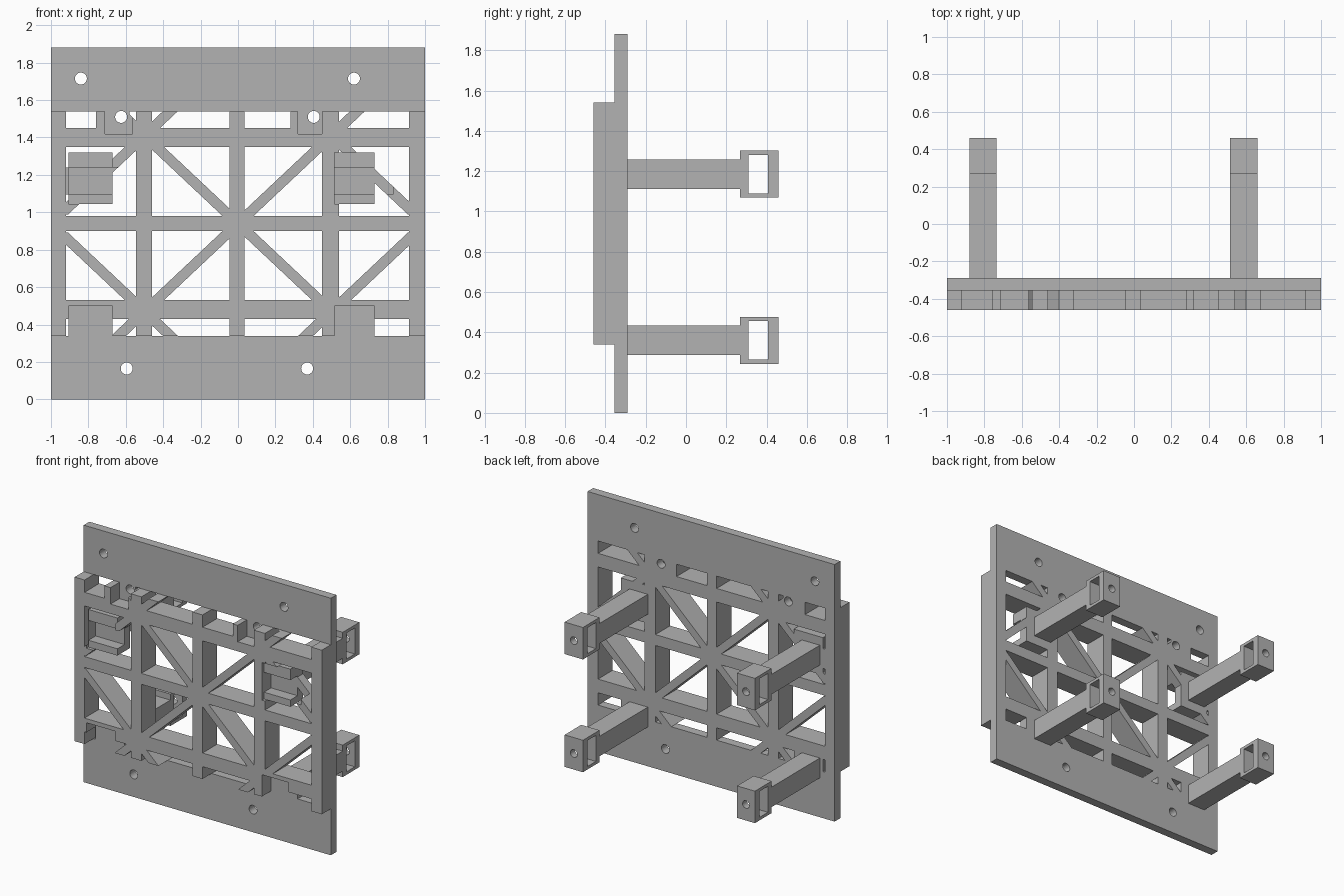
import bpy, bmesh, math
from mathutils import Matrix, Vector

if "Cube" in bpy.data.objects:
    bpy.data.objects.remove(bpy.data.objects["Cube"])

grey = bpy.data.materials.new("plain grey")
grey.use_nodes = True
grey.diffuse_color = (0.45, 0.45, 0.45, 1)
grey.node_tree.nodes["Principled BSDF"].inputs["Base Color"].default_value = grey.diffuse_color

FRONT, STEP, BACK = -0.46, -0.355, -0.29   # depth layers of the panel
LOW, HIGH, TOP = 0.34, 1.54, 1.88          # heights of the panel sections


def box(bm, x0, x1, y0, y1, z0, z1):
    size = Matrix.Diagonal((x1 - x0, y1 - y0, z1 - z0, 1))
    mid = Matrix.Translation(((x0 + x1) / 2, (y0 + y1) / 2, (z0 + z1) / 2))
    bmesh.ops.create_cube(bm, size=1, matrix=mid @ size)


def rod(bm, x, z, y0, y1, r=0.032):
    m = Matrix.Translation((x, (y0 + y1) / 2, z)) @ Matrix.Rotation(math.pi / 2, 4, "X")
    bmesh.ops.create_cone(bm, cap_ends=True, segments=24, radius1=r, radius2=r,
                          depth=y1 - y0, matrix=m)


def brace(bm, start, end, half=0.04):
    # slanted bar with level ends, running the full depth of the lattice
    outline = [(start[0] - half, start[1]), (start[0] + half, start[1]),
               (end[0] + half, end[1]), (end[0] - half, end[1])]
    face = bm.faces.new([bm.verts.new((x, FRONT, z)) for x, z in outline])
    out = bmesh.ops.extrude_face_region(bm, geom=[face])
    moved = [v for v in out["geom"] if isinstance(v, bmesh.types.BMVert)]
    bmesh.ops.translate(bm, verts=moved, vec=Vector((0, BACK - FRONT, 0)))


def make(name, bm):
    bmesh.ops.recalc_face_normals(bm, faces=bm.faces)
    mesh = bpy.data.meshes.new(name)
    bm.to_mesh(mesh)
    bm.free()
    ob = bpy.data.objects.new(name, mesh)
    bpy.context.collection.objects.link(ob)
    mesh.materials.append(grey)
    return ob


def carve(ob, cutter_bm):
    # cut, bake the result and drop the cutter
    cutter = make("cutter", cutter_bm)
    cutter.hide_render = True
    mod = ob.modifiers.new("cut", "BOOLEAN")
    mod.operation, mod.solver, mod.object = "DIFFERENCE", "EXACT", cutter
    mod.use_self = True
    dg = bpy.context.evaluated_depsgraph_get()
    baked = bpy.data.meshes.new_from_object(ob.evaluated_get(dg))
    ob.modifiers.clear()
    ob.data = baked
    bpy.data.objects.remove(cutter)


PADS = [(-0.905, -0.67), (0.515, 0.73)]
TABS = [(-0.67, -0.58, -0.625), (0.36, 0.45, 0.405)]

# Lattice: uprights, rails and braces
bm = bmesh.new()
for x0, x1 in [(-1, -0.92), (-0.545, -0.46), (-0.045, 0.035), (0.45, 0.54), (0.915, 1)]:
    box(bm, x0, x1, FRONT, BACK, LOW, HIGH)
for z0, z1 in [(0.43, 0.53), (0.90, 0.98), (1.35, 1.45)]:
    box(bm, -0.99, 0.99, FRONT, BACK, z0, z1)
for s in (-1, 1):
    brace(bm, (-0.638 * s, LOW), (0.638 * s, HIGH))
    brace(bm, (0.95 * s, 0.987), (0.362 * s, HIGH))
    brace(bm, (0.95 * s, 0.893), (0.362 * s, LOW))

# Post seats
for x0, x1 in PADS:
    box(bm, x0, x1, -0.45, BACK, 1.045, 1.32)
    box(bm, x0, x1, STEP, BACK, LOW, 0.50)
box(bm, -0.93, -0.89, STEP, BACK, 1.095, 1.24)

# Stepped hooks beside the upper screw holes
box(bm, -0.76, -0.71, FRONT, BACK, 1.38, HIGH)
box(bm, -0.72, -0.565, FRONT, STEP, 1.38, 1.42)
box(bm, 0.28, 0.32, FRONT, BACK, 1.38, HIGH)
box(bm, 0.31, 0.385, FRONT, STEP, 1.38, 1.42)
box(bm, 0.515, 0.535, FRONT, BACK, 1.38, HIGH)
for x0, x1, _ in TABS:
    box(bm, x0 - 0.045, x1, STEP, BACK, 1.44, HIGH)
lattice = make("lattice_frame", bm)

# Pockets cut into the lattice front
cut = bmesh.new()
for x0, x1 in PADS:
    box(cut, x0, x1, -0.5, -0.437, 1.045, 1.32)
    box(cut, x0 + 0.001, x1 + 0.1, -0.49, STEP, 1.095, 1.24)
    box(cut, x0, x1, -0.5, STEP, 0.30, 0.50)
box(cut, -0.71, -0.565, -0.5, STEP, 1.42, 1.6)
box(cut, 0.32, 0.45, -0.5, STEP, 1.42, 1.6)
for _, _, x in TABS:
    rod(cut, x, 1.51, -0.6, -0.2)
carve(lattice, cut)

# Mounting plates above and below, with screw holes
for name, z0, z1, holes in [
        ("lower_plate", 0, LOW, [(-0.595, 0.165), (0.37, 0.165)]),
        ("upper_plate", HIGH, TOP, [(-0.84, 1.715), (0.62, 1.715), (-0.625, 1.51), (0.405, 1.51)])]:
    bm = bmesh.new()
    box(bm, -1, 1, STEP, BACK, z0, z1)
    plate = make(name, bm)
    cut = bmesh.new()
    for x, z in holes:
        rod(cut, x, z, -0.6, -0.2)
    carve(plate, cut)

# Rear posts with a hollow nut block at the end
for side, x0, x1 in [("right", -0.88, -0.735), ("left", 0.512, 0.66)]:
    for level, z in [("lower", 0.36), ("upper", 1.185)]:
        bm = bmesh.new()
        box(bm, x0, x1, BACK - 0.01, 0.27, z - 0.073, z + 0.073)
        box(bm, x0, x1, 0.268, 0.46, z - 0.117, z + 0.117)
        post = make(f"{level}_{side}_post", bm)
        cut = bmesh.new()
        box(cut, x0 - 0.1, x1 + 0.1, 0.31, 0.408, z - 0.095, z + 0.095)
        rod(cut, (x0 + x1) / 2, z, 0.36, 0.6, 0.028)
        carve(post, cut)
